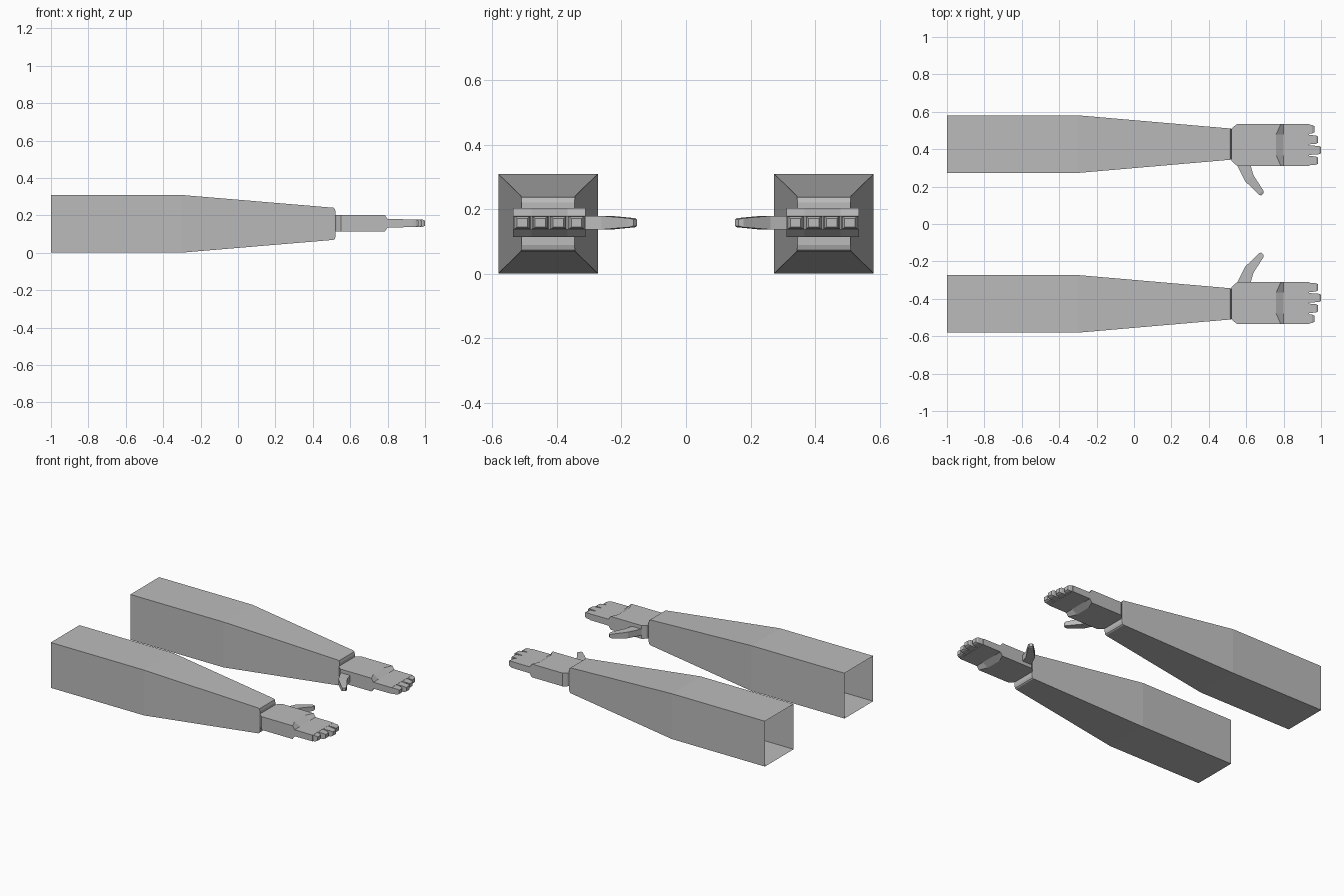
import bpy, bmesh

if "Cube" in bpy.data.objects:
    bpy.data.objects.remove(bpy.data.objects["Cube"])

grey = bpy.data.materials.new("light_grey")
grey.diffuse_color = (0.5, 0.5, 0.5, 1)
grey.use_nodes = True
grey.node_tree.nodes["Principled BSDF"].inputs["Base Color"].default_value = grey.diffuse_color

CY, CZ = 0.427, 0.155          # arm axis, mirrored in y


def loft(bm, rings, start=True, end=True):
    """Skin a list of equal-length point rings; optionally cap the ends."""
    vs = [[bm.verts.new(p) for p in r] for r in rings]
    n = len(vs[0])
    for a, b in zip(vs, vs[1:]):
        for i in range(n):
            j = (i + 1) % n
            bm.faces.new((a[i], a[j], b[j], b[i]))
    if start:
        bm.faces.new(vs[0][::-1])
    if end:
        bm.faces.new(vs[-1])


def box_ring(x, y, z, hy, hz):
    return [(x, y - hy, z - hz), (x, y + hy, z - hz),
            (x, y + hy, z + hz), (x, y - hy, z + hz)]


def finish(name, bm, side):
    for v in bm.verts:
        v.co.y *= side
    bmesh.ops.recalc_face_normals(bm, faces=bm.faces[:])
    me = bpy.data.meshes.new(name)
    bm.to_mesh(me)
    bm.free()
    me.materials.append(grey)
    ob = bpy.data.objects.new(name, me)
    bpy.context.collection.objects.link(ob)


def sleeve(side, name):
    # square tube, open at the shoulder, chamfered above and below at the cuff
    bm = bmesh.new()
    sections = [(-1, .154, .154), (-.3, .154, .154),
                (.51, .084, .086), (.517, .083, .081), (.522, .082, .066)]
    loft(bm, [box_ring(x, CY, CZ, hy, hz) for x, hy, hz in sections], start=False)
    for f in bm.faces:
        f.normal_update()
    # outward direction is set explicitly because the tube is open
    finish(name, bm, side)


HY = .423                       # hand centre line
HZ = .158


def hand(side, name):
    bm = bmesh.new()
    # palm and joined knuckles: five columns across, middle ones slope earlier
    cols = [-1, -.5, 0, .5, 1]

    def ring(x_mid, x_out, half, hz):
        xs = [x_out, x_mid, x_mid, x_mid, x_out]
        low = [(x, HY + c * half, HZ - hz) for x, c in zip(xs, cols)]
        top = [(x, HY + c * half, HZ + hz) for x, c in zip(xs, cols)]
        return low + top[::-1]

    loft(bm, [ring(.522, .522, .084, .045), ring(.53, .53, .095, .045),
              ring(.552, .552, .112, .045), ring(.76, .785, .112, .045),
              ring(.80, .80, .112, .022), ring(.935, .935, .112, .021)])
    # four blunt fingertips, the outermost the shortest
    for k, tip in enumerate((.985, 1.0, .985, .965)):
        y = HY + (k - 1.5) * .056
        loft(bm, [box_ring(.93, y, HZ, .026, .020),
                  box_ring(tip - .012, y, HZ, .022, .019),
                  box_ring(tip, y, HZ, .016, .013)], start=False)
    finish(name, bm, side)


def thumb(side, name):
    # flat wedge leaving the inner edge of the palm
    bm = bmesh.new()
    rings = []
    for (ax, ay), (bx, by), hz in [((.55, .318), (.622, .318), .021),
                                   ((.595, .228), (.638, .262), .021),
                                   ((.668, .157), (.692, .178), .014),
                                   ((.68, .152), (.692, .163), .010)]:
        rings.append([(ax, ay, HZ - hz), (bx, by, HZ - hz),
                      (bx, by, HZ + hz), (ax, ay, HZ + hz)])
    loft(bm, rings)
    finish(name, bm, side)


for side, label in ((1, "left"), (-1, "right")):
    sleeve(side, label + "_sleeve")
    hand(side, label + "_hand")
    thumb(side, label + "_thumb")
